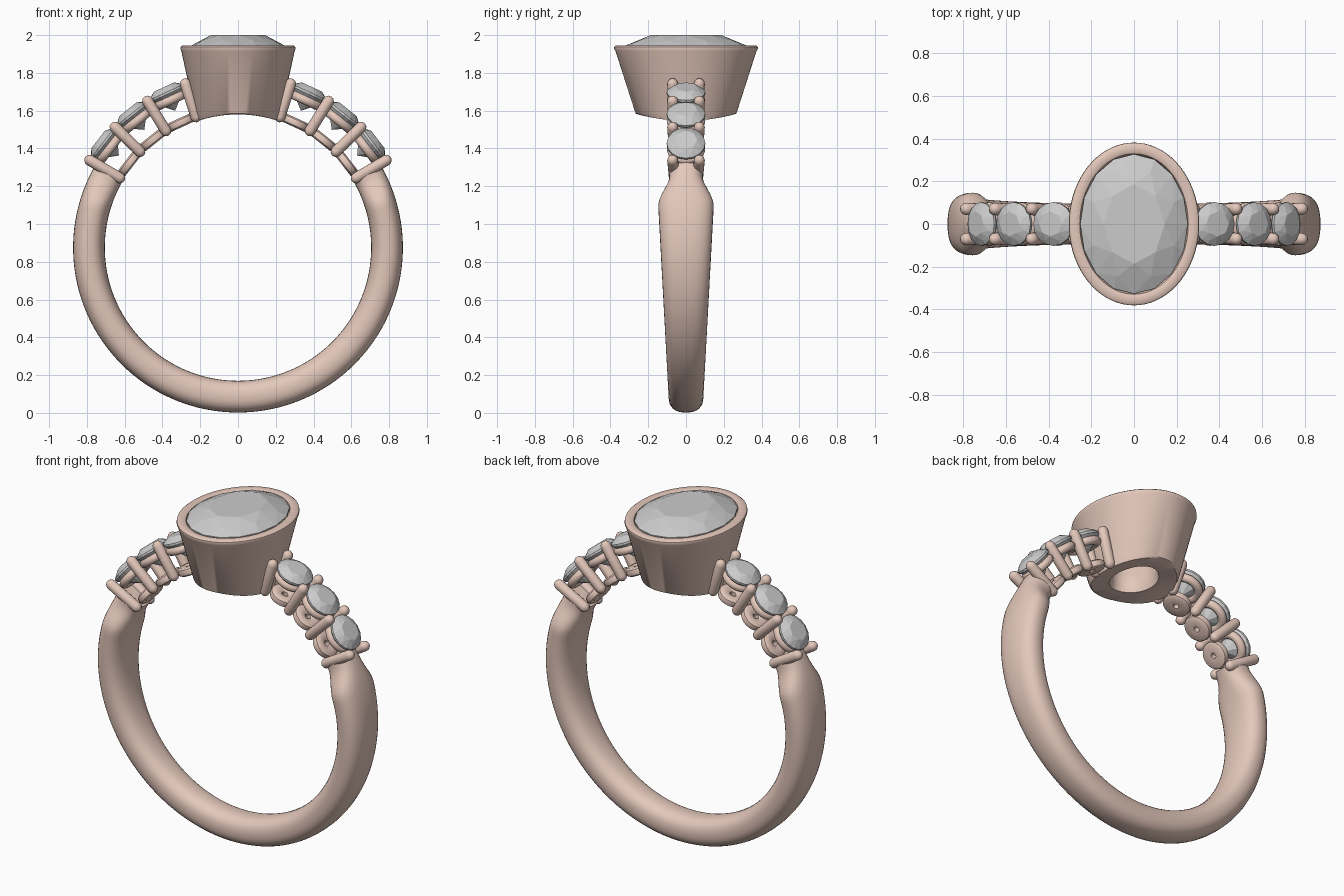
import bpy, bmesh
from math import sin, cos, pi, radians, sqrt
from mathutils import Matrix, Vector

if "Cube" in bpy.data.objects:
    bpy.data.objects.remove(bpy.data.objects["Cube"])

C = 0.875          # height of the ring centre
R_IN, R_OUT = 0.705, 0.873

metal = bpy.data.materials.new("rose_metal")
metal.diffuse_color = (0.78, 0.58, 0.50, 1)
metal.use_nodes = True
metal.node_tree.nodes["Principled BSDF"].inputs["Base Color"].default_value = metal.diffuse_color


def finish(bm, name, mat=None, smooth=True, matrix=None):
    bmesh.ops.recalc_face_normals(bm, faces=bm.faces)
    mesh = bpy.data.meshes.new(name)
    if matrix:
        bm.transform(matrix)
    bm.to_mesh(mesh)
    bm.free()
    ob = bpy.data.objects.new(name, mesh)
    bpy.context.collection.objects.link(ob)
    if mat:
        mesh.materials.append(mat)
    if smooth:
        bpy.ops.object.select_all(action='DESELECT')
        ob.select_set(True)
        bpy.context.view_layer.objects.active = ob
        bpy.ops.object.shade_smooth_by_angle(angle=radians(40))
    return ob


def loft(rings, closed=False):
    """Skin a list of point loops; closed joins last to first, else ends are capped."""
    bm = bmesh.new()
    vs = [[bm.verts.new(p) for p in r] for r in rings]
    n = len(vs[0])
    for i in range(len(vs) if closed else len(vs) - 1):
        a, b = vs[i], vs[(i + 1) % len(vs)]
        for j in range(n):
            k = (j + 1) % n
            bm.faces.new((a[j], a[k], b[k], b[j]))
    if not closed:
        bm.faces.new(vs[0])
        bm.faces.new(vs[-1])
    return bm


def ellipse(rx, ry, z, n):
    return [(rx * cos(2 * pi * i / n), ry * sin(2 * pi * i / n), z) for i in range(n)]


def gem(name, rx, ry, girdle, crown, depth, matrix=None):
    """Brilliant cut: table, star points, girdle, pavilion points and culet."""
    bm = bmesh.new()
    rows = [(8, 0.57, crown, 0), (8, 0.81, crown * 0.55, .5), (16, 1, 0.004, 0),
            (16, 1, -0.008, 0), (8, 0.5, -depth * 0.58, .5), (1, 0, -depth, 0)]
    for n, s, z, off in rows:
        for i in range(n):
            a = 2 * pi * (i + off) / n
            bm.verts.new((rx * s * cos(a), ry * s * sin(a), girdle + z))
    bmesh.ops.convex_hull(bm, input=bm.verts)
    bmesh.ops.dissolve_limit(bm, angle_limit=radians(1), verts=bm.verts, edges=bm.edges)
    return finish(bm, name, None, False, matrix)


def prong(name, p, q, r, matrix):
    """Round wire with domed ends from p to q."""
    p, q = Vector(p), Vector(q)
    h = (q - p).length
    prof = [(r * sin(t), r - r * cos(t)) for t in (0.2, 0.6, 1.1, pi / 2)]
    prof += [(a, h - z) for a, z in reversed(prof)]
    bm = loft([ellipse(a, a, z, 16) for a, z in prof])
    bm.transform(Matrix.Translation(p) @ (q - p).to_track_quat('Z', 'Y').to_matrix().to_4x4())
    return finish(bm, name, metal, True, matrix)


# Band: rounded section swept round, widening upward then pinching at the shoulders
def sgn_pow(v, e):
    return abs(v) ** e * (1 if v > 0 else -1)


rings = []
START, END, N = -211.0, 31.0, 121
for i in range(N):
    deg = START + (END - START) * i / (N - 1)
    a = radians(deg)
    z = C + R_OUT * sin(a)
    w = 0.092 + 0.055 * z / 1.12
    up = deg if deg > -90 else -180 - deg       # same angle measured on either side
    t = min(max((up - 16) / 12, 0), 1)
    t = t * t * (3 - 2 * t)
    w = w * (1 - t) + 0.088 * t
    rm, rh = (R_IN + R_OUT) / 2, (R_OUT - R_IN) / 2
    ring = []
    for j in range(32):
        b = 2 * pi * j / 32
        rad = rm + rh * sgn_pow(cos(b), 0.85)
        ring.append((rad * cos(a), w * sgn_pow(sin(b), 0.8), C + rad * sin(a)))
    rings.append(ring)
finish(loft(rings), "band", metal)

# Oval bezel cup: tapered wall, rounded rim, bottom following the finger hole (z None)
profile = [(0.118, 0.155, None), (0.140, 0.180, None), (0.215, 0.255, None),
           (0.228, 0.267, 1.585), (0.300, 0.373, 1.915), (0.305, 0.381, 1.928),
           (0.303, 0.380, 1.938), (0.294, 0.371, 1.945), (0.265, 0.340, 1.945),
           (0.254, 0.329, 1.940), (0.250, 0.325, 1.925), (0.240, 0.312, 1.890),
           (0.110, 0.145, 1.680), (0.110, 0.145, 1.610)]
rings = []
for rx, ry, z in profile:
    ring = ellipse(rx, ry, z or 0, 72)
    if z is None:
        ring = [(x, y, C + sqrt(R_IN ** 2 - x * x)) for x, y, _ in ring]
    rings.append(ring)
finish(loft(rings, closed=True), "bezel", metal)
gem("center_stone", 0.252, 0.327, 1.938, 0.062, 0.235)

# Shoulders: three round stones a side in wire baskets with shared prongs
for side, label in ((1, "right"), (-1, "left")):
    def frame(deg):
        return Matrix.Translation((0, 0, C)) @ Matrix.Rotation(side * radians(90 - deg), 4, 'Y')

    for k in range(3):
        m = frame(65.3 - 13.8 * k)
        gem(f"{label}_side_stone_{k + 1}", 0.102, 0.102, 0.902, 0.034, 0.105, m)
        # upper seat ring
        seat = [(0.078 + 0.024 * cos(t), 0.858 + 0.024 * sin(t))
                for t in [2 * pi * i / 12 for i in range(12)]]
        finish(loft([ellipse(r, r, z, 32) for r, z in seat], True),
               f"{label}_seat_ring_{k + 1}", metal, True, m)
        # lower base disc with a small hole
        disc = [(0.016, 0.708), (0.064, 0.704), (0.076, 0.712), (0.080, 0.728),
                (0.076, 0.744), (0.064, 0.752), (0.030, 0.752), (0.016, 0.742)]
        finish(loft([ellipse(r, r, z, 32) for r, z in disc], True),
               f"{label}_base_disc_{k + 1}", metal, True, m)
    for k in range(4):
        for y, end in ((-1, "front"), (1, "back")):
            prong(f"{label}_{end}_prong_{k + 1}", (0, y * 0.060, 0.698),
                  (0, y * 0.072, 0.94), 0.029, frame(72.2 - 13.9 * k))
